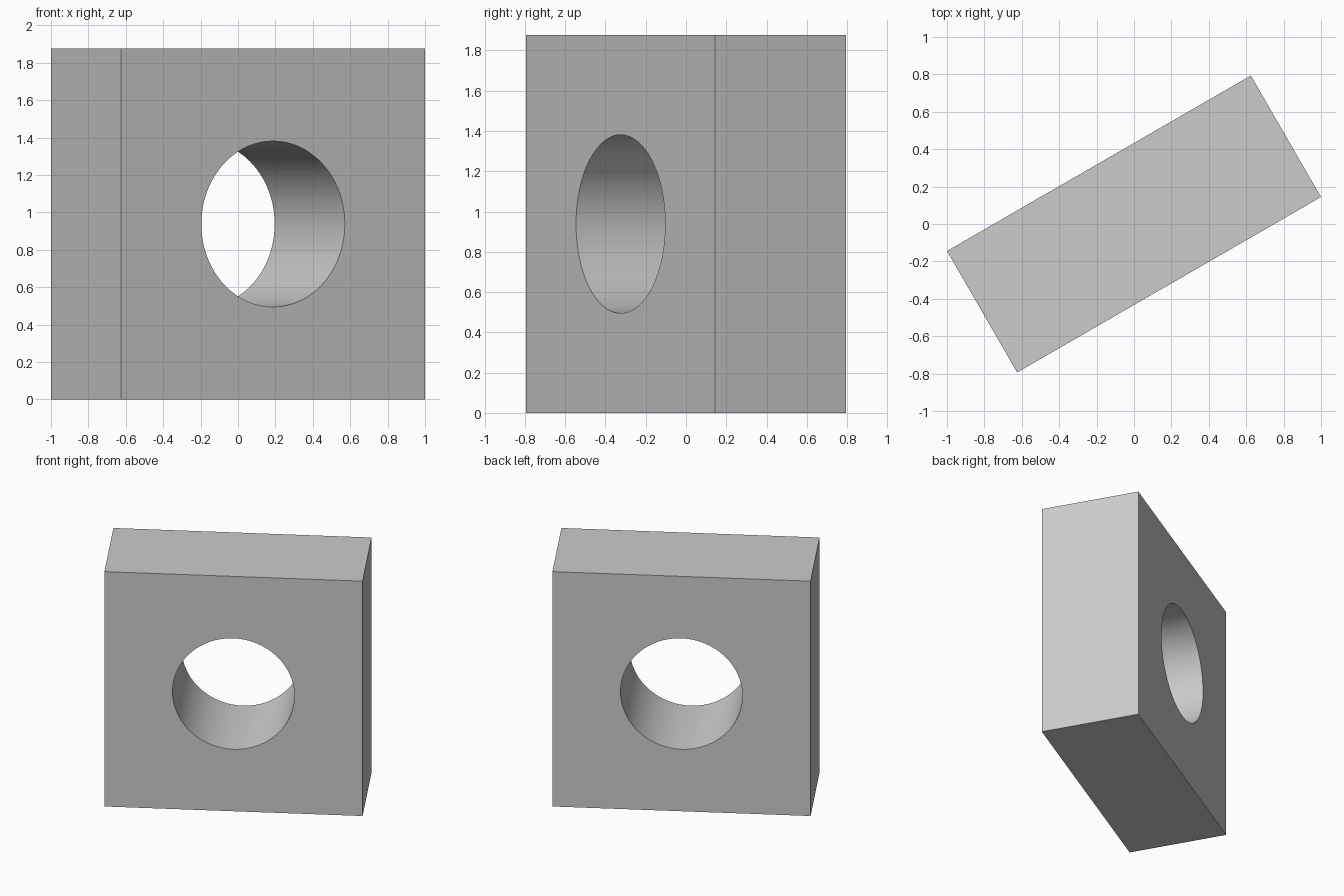
import bpy
import math

default = bpy.data.objects.get("Cube")
if default:
    bpy.data.objects.remove(default, do_unlink=True)

SIDE, DEPTH, RADIUS = 1.876, 0.75, 0.443
TURN = math.radians(30)
CENTRE = (0, 0, SIDE / 2)

# Plain grey material
grey = bpy.data.materials.new("grey")
grey.use_nodes = True
colour = (0.6, 0.6, 0.6, 1)
grey.diffuse_color = colour
grey.node_tree.nodes["Principled BSDF"].inputs["Base Color"].default_value = colour

# Round cutter running through the thickness of the block
bpy.ops.mesh.primitive_cylinder_add(vertices=96, radius=RADIUS, depth=DEPTH * 2,
                                    location=CENTRE, rotation=(math.pi / 2, 0, TURN))
cutter = bpy.context.object
cutter.name = "hole_cutter"
cutter.hide_render = True
cutter.data.materials.append(grey)

# Square block, turned about the vertical axis
bpy.ops.mesh.primitive_cube_add(size=1, location=CENTRE, rotation=(0, 0, TURN))
block = bpy.context.object
block.name = "block_with_hole"
block.scale = (SIDE, DEPTH, SIDE)
bpy.ops.object.transform_apply(location=False, rotation=False, scale=True)
block.data.materials.append(grey)

# Cut the hole and keep the rims sharp
cut = block.modifiers.new("hole", 'BOOLEAN')
cut.operation = 'DIFFERENCE'
cut.solver = 'EXACT'
cut.object = cutter
bpy.ops.object.modifier_apply(modifier=cut.name)
bpy.data.objects.remove(cutter, do_unlink=True)
bpy.ops.object.shade_smooth_by_angle(angle=math.radians(30))
